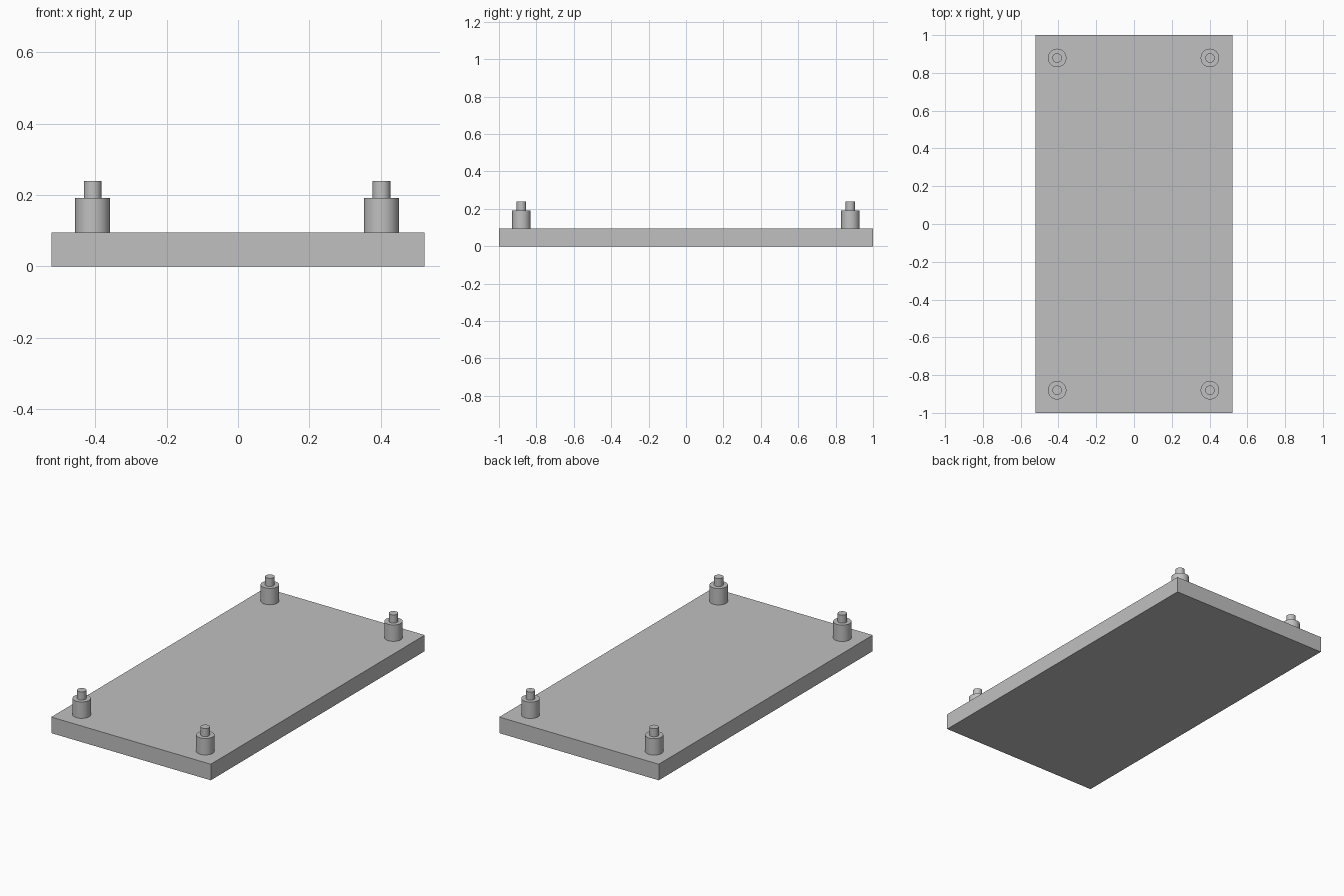
import bpy

cube = bpy.data.objects.get("Cube")
if cube:
    bpy.data.objects.remove(cube, do_unlink=True)

# Single grey finish
grey = bpy.data.materials.new("plain_grey")
grey.use_nodes = True
colour = (0.53, 0.53, 0.53, 1)
grey.diffuse_color = colour
grey.node_tree.nodes["Principled BSDF"].inputs["Base Color"].default_value = colour

PLATE_TOP, COLLAR_TOP, PIN_TOP = 0.095, 0.192, 0.24


def finish(name):
    obj = bpy.context.object
    obj.name = name
    obj.data.materials.append(grey)
    return obj


def cylinder(name, x, y, radius, bottom, top):
    bpy.ops.mesh.primitive_cylinder_add(
        vertices=48, radius=radius, depth=top - bottom,
        location=(x, y, (bottom + top) / 2))
    finish(name)
    bpy.ops.object.shade_smooth_by_angle()


# Base plate
bpy.ops.mesh.primitive_cube_add(size=1, location=(0, 0, PLATE_TOP / 2))
plate = finish("base_plate")
plate.scale = (1.044, 2, PLATE_TOP)
bpy.ops.object.transform_apply(location=False, rotation=False, scale=True)

# Stepped standoff in each corner: wide collar with a narrow pin
for side, x in (("right", -0.407), ("left", 0.402)):
    for end, y in (("front", -0.88), ("back", 0.879)):
        cylinder(f"{end}_{side}_collar", x, y, 0.049, PLATE_TOP, COLLAR_TOP)
        cylinder(f"{end}_{side}_pin", x, y, 0.025, COLLAR_TOP, PIN_TOP)
